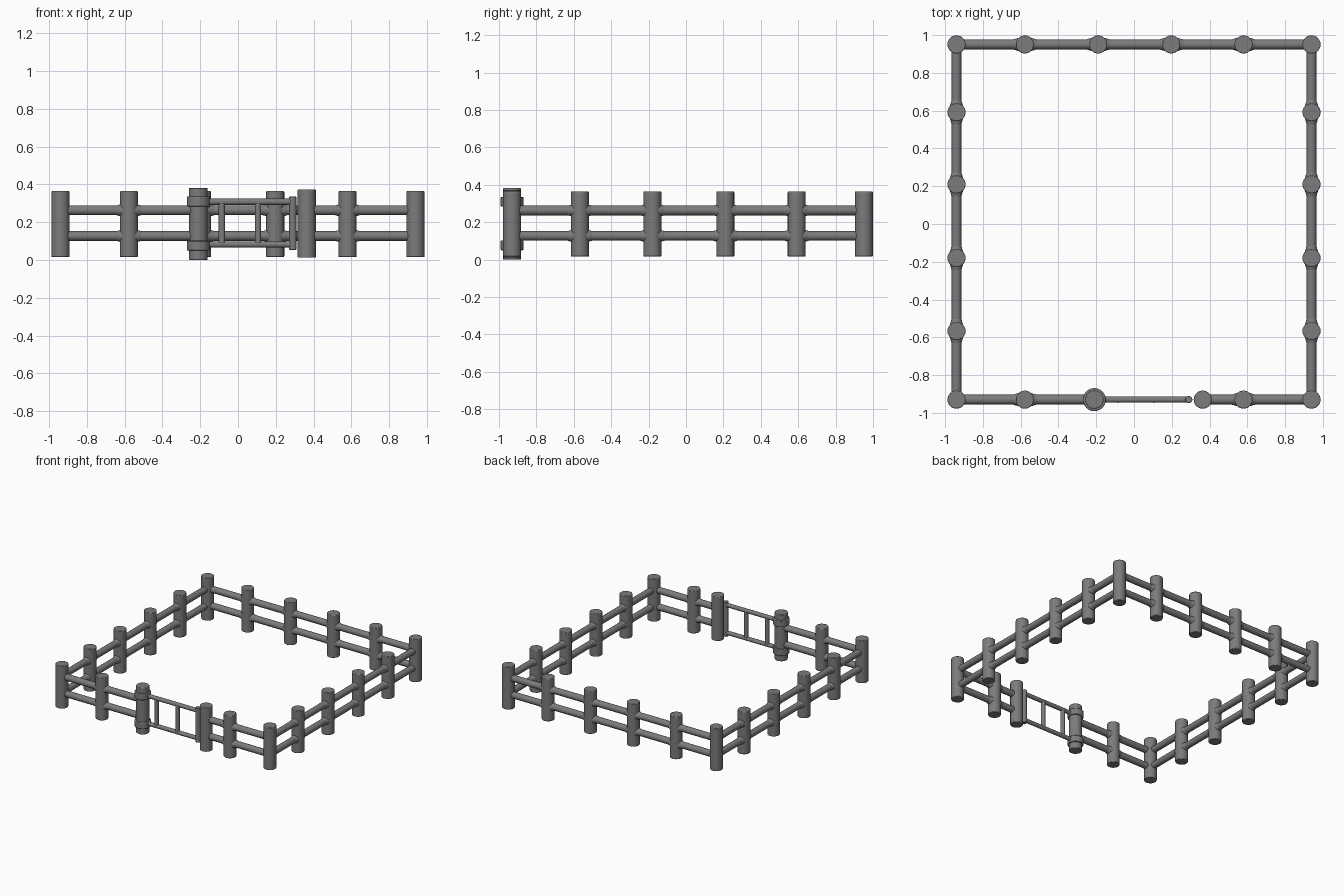
import bpy, math
from mathutils import Vector

if "Cube" in bpy.data.objects:
    bpy.data.objects.remove(bpy.data.objects["Cube"])

BACK, FRONT, SIDE = 0.951, -0.93, 0.94
POST_R, RAIL_R = 0.048, 0.026
RAIL_Z = (0.127, 0.263)

# dark grey for the whole fence
GREY = bpy.data.materials.new("dark_grey")
GREY.diffuse_color = (0.2, 0.2, 0.2, 1)
GREY.use_nodes = True
GREY.node_tree.nodes["Principled BSDF"].inputs["Base Color"].default_value = GREY.diffuse_color


def rod(name, a, b, r, r2=None, bevel=0.0, sides=24):
    """Capped round bar (or cone) running from a to b."""
    a, b = Vector(a), Vector(b)
    d = b - a
    bpy.ops.mesh.primitive_cone_add(vertices=sides, radius1=r, radius2=r if r2 is None else r2,
                                    depth=d.length, location=(a + b) / 2)
    o = bpy.context.object
    o.name = name
    o.rotation_euler = d.to_track_quat('Z', 'Y').to_euler()
    o.data.materials.append(GREY)
    bpy.ops.object.shade_smooth_by_angle(angle=math.radians(40))
    if bevel:
        m = o.modifiers.new("soft_rim", 'BEVEL')
        m.width, m.segments, m.limit_method = bevel, 2, 'ANGLE'
        m.angle_limit = math.radians(40)
    return o


def post(name, x, y, z0=0.016, z1=0.364, r=POST_R):
    rod(name, (x, y, z0), (x, y, z1), r, bevel=0.004)


def rails(name, a, b):
    for z, level in zip(RAIL_Z, ("lower", "upper")):
        rod(f"{name}_{level}_rail", (*a, z), (*b, z), RAIL_R)


def flares(name, x, y, d):
    """Slight widenings where the rails meet a post, on both sides along d."""
    for z in RAIL_Z:
        for s in (-1, 1):
            c, v = Vector((x, y, z)), Vector((*d, 0)) * s
            rod(name + "_flare", c + v * 0.03, c + v * 0.064, 0.036, RAIL_R)


# corner posts
for x in (-SIDE, SIDE):
    for y in (FRONT, BACK):
        post("corner_post", x, y)

# intermediate posts: back and two sides, then front
for x in (-0.578, -0.19, 0.197, 0.58):
    post("back_post", x, BACK)
    flares("back_post", x, BACK, (1, 0))
for y in (-0.567, -0.18, 0.21, 0.592):
    for x in (-SIDE, SIDE):
        post("side_post", x, y)
        flares("side_post", x, y, (0, 1))
for x in (-0.578, 0.58):
    post("front_post", x, FRONT)
    flares("front_post", x, FRONT, (1, 0))

# fence rails, leaving the gate opening in front
HINGE_X, LATCH_X = -0.21, 0.364
rails("back", (-SIDE, BACK), (SIDE, BACK))
for x in (-SIDE, SIDE):
    rails("side", (x, FRONT), (x, BACK))
rails("front_left", (-SIDE, FRONT), (HINGE_X, FRONT))
rails("front_right", (LATCH_X, FRONT), (SIDE, FRONT))

# gate posts and hinge collars
post("hinge_post", HINGE_X, FRONT, 0.0, 0.382, 0.049)
post("latch_post", LATCH_X, FRONT, 0.012, 0.373)
for z0, z1 in ((0.05, 0.102), (0.284, 0.336)):
    rod("hinge_collar", (HINGE_X, FRONT, z0), (HINGE_X, FRONT, z1), 0.061, bevel=0.005)

# gate frame and bars
END_X, LOW, HIGH = 0.29, 0.082, 0.308
for z in (LOW, HIGH):
    rod("gate_rail", (HINGE_X, FRONT, z), (END_X, FRONT, z), 0.0165)
for x in (-0.085, 0.106):
    rod("gate_bar", (x, FRONT, LOW), (x, FRONT, HIGH), 0.017)
rod("gate_end_bar", (END_X, FRONT, 0.053), (END_X, FRONT, 0.336), 0.019, bevel=0.003)
